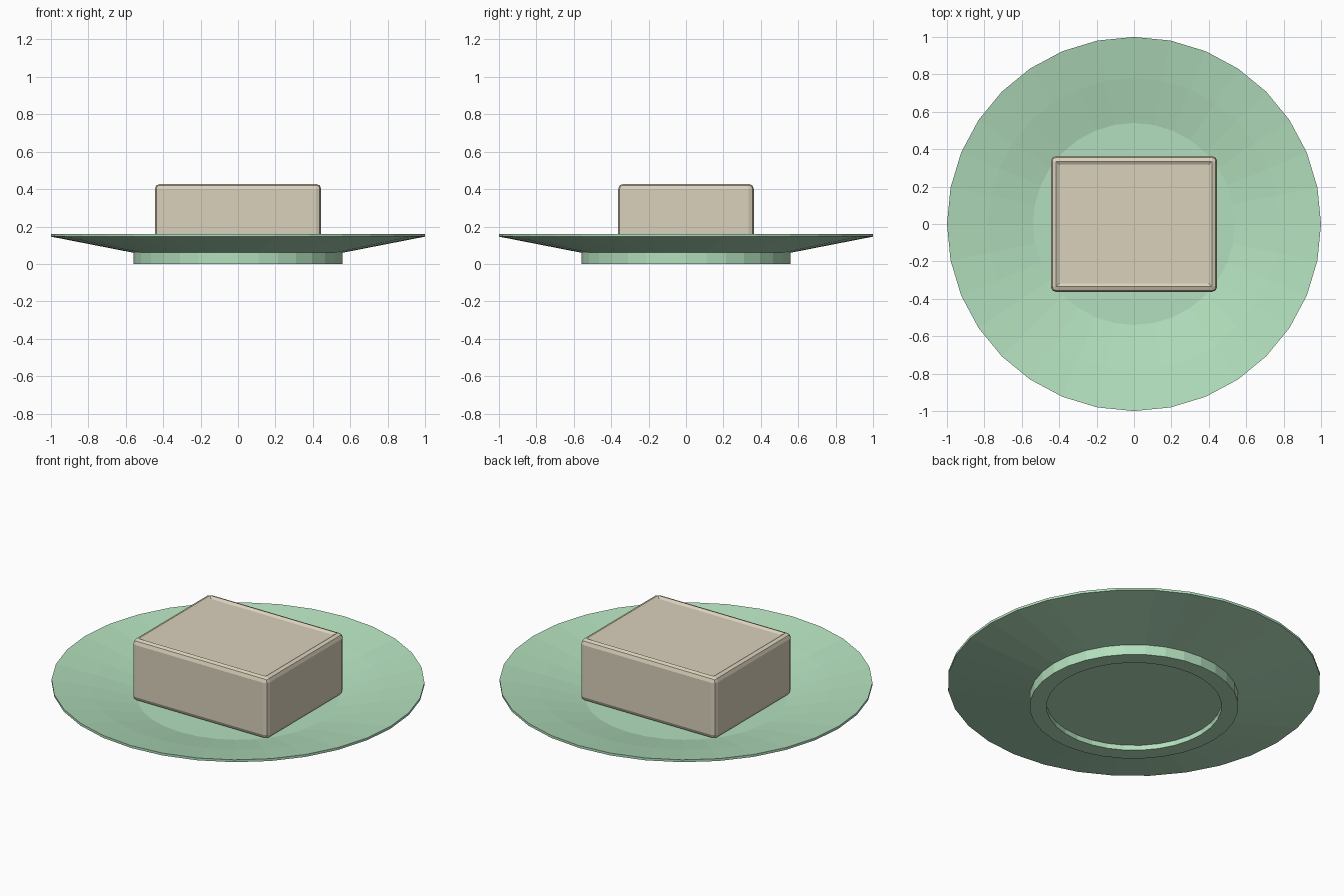
import bpy, bmesh
from math import pi, cos, sin

if "Cube" in bpy.data.objects:
    bpy.data.objects.remove(bpy.data.objects["Cube"])

SIDES = 32


def finish(bm, name, color):
    bmesh.ops.recalc_face_normals(bm, faces=bm.faces)
    mesh = bpy.data.meshes.new(name)
    bm.to_mesh(mesh)
    bm.free()
    mat = bpy.data.materials.new(name + "_color")
    mat.diffuse_color = color
    mat.use_nodes = True
    mat.node_tree.nodes["Principled BSDF"].inputs["Base Color"].default_value = mat.diffuse_color
    mesh.materials.append(mat)
    obj = bpy.data.objects.new(name, mesh)
    bpy.context.collection.objects.link(obj)
    return obj


def lathe(name, profile, color):
    bm = bmesh.new()
    rings = [[bm.verts.new((r * cos(2 * pi * i / SIDES), r * sin(2 * pi * i / SIDES), z))
              for i in range(SIDES)] for r, z in profile]
    for a, b in zip(rings, rings[1:]):
        for i in range(SIDES):
            j = (i + 1) % SIDES
            bm.faces.new((a[i], a[j], b[j], b[i]))
    bm.faces.new(rings[0])
    bm.faces.new(rings[-1])
    return finish(bm, name, color)


# Dish: recessed underside, foot ring, flared rim, flat floor
lathe("dish", [(0.47, 0.03), (0.47, 0), (0.56, 0), (0.56, 0.06), (1, 0.146),
               (1, 0.16), (0.78, 0.118), (0.54, 0.064)], (0.45, 0.74, 0.51, 1))

# Soap bar: bevelled block with a shallow dished top
lo, hi = 0.064, 0.428
bm = bmesh.new()
bmesh.ops.create_cube(bm, size=1)
for v in bm.verts:
    v.co.x *= 0.89
    v.co.y *= 0.726
    v.co.z = hi if v.co.z > 0 else lo
bmesh.ops.bevel(bm, geom=bm.edges[:], offset=0.028, segments=2, profile=0.5,
                affect='EDGES')
top = max(bm.faces, key=lambda f: f.calc_center_median().z + f.calc_area())
bmesh.ops.inset_region(bm, faces=[top], thickness=0.025, depth=-0.01)
finish(bm, "soap_bar", (0.70, 0.64, 0.50, 1))
